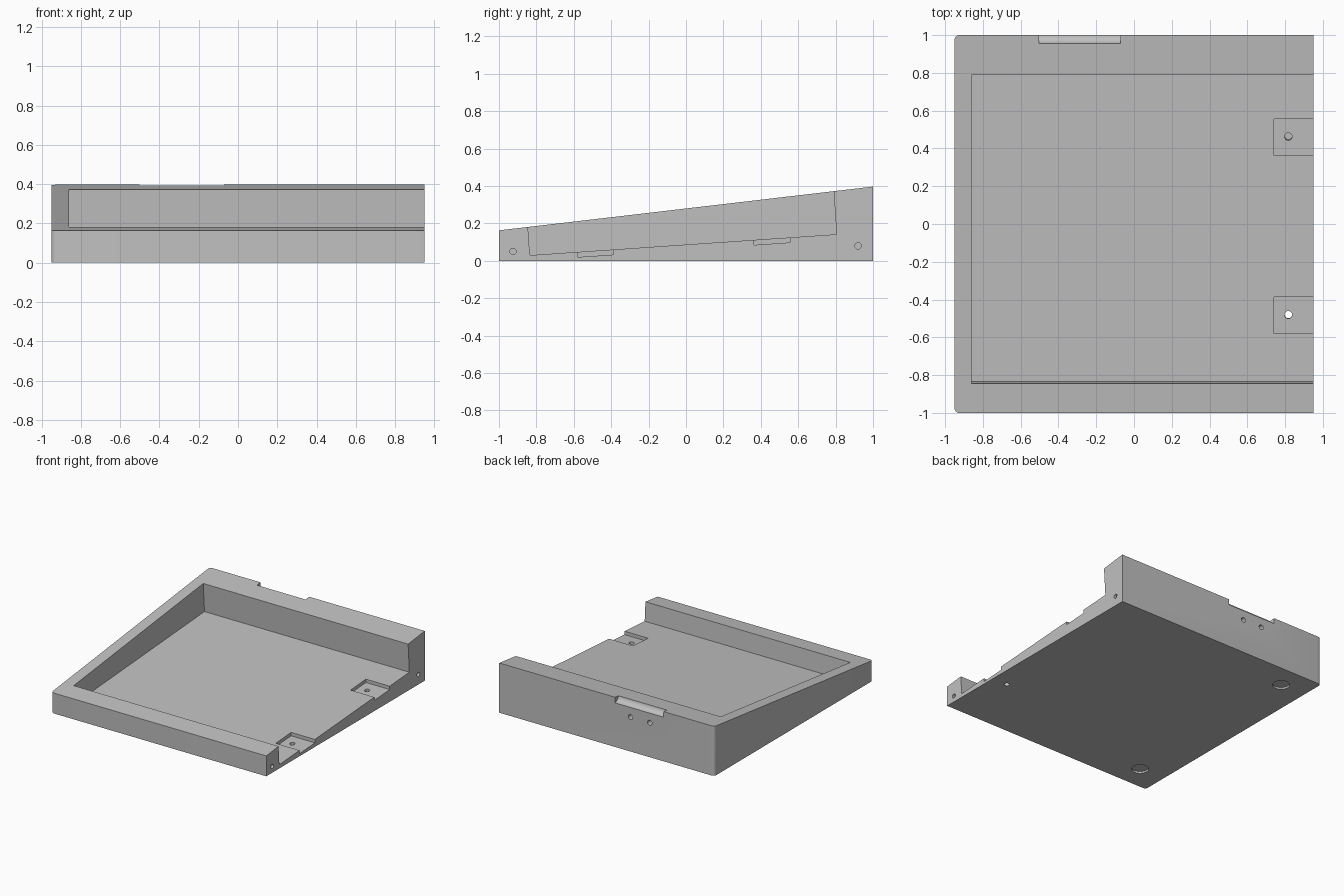
import bpy
from math import pi, atan2
from mathutils import Matrix, Vector

cube = bpy.data.objects.get("Cube")
if cube:
    bpy.data.objects.remove(cube)

grey = bpy.data.materials.new("light grey")
grey.use_nodes = True
colour = (0.53, 0.53, 0.53, 1)
grey.diffuse_color = colour
grey.node_tree.nodes["Principled BSDF"].inputs["Base Color"].default_value = colour


def side_prism(name, profile, x0, x1):
    """Extrude a (y, z) profile along x."""
    n = len(profile)
    verts = [(x, y, z) for x in (x0, x1) for y, z in profile]
    faces = [tuple(reversed(range(n))), tuple(range(n, 2 * n))]
    faces += [(i, (i + 1) % n, n + (i + 1) % n, n + i) for i in range(n)]
    mesh = bpy.data.meshes.new(name)
    mesh.from_pydata(verts, [], faces)
    mesh.materials.append(grey)
    obj = bpy.data.objects.new(name, mesh)
    bpy.context.collection.objects.link(obj)
    return obj


def cylinder(name, centre, axis, radius, length):
    """Cylinder centred on a point, along an axis."""
    bpy.ops.mesh.primitive_cylinder_add(vertices=32, radius=radius, depth=length)
    obj = bpy.context.object
    obj.name = name
    turn = Vector(axis).to_track_quat('Z', 'Y').to_matrix().to_4x4()
    obj.data.transform(Matrix.Translation(centre) @ turn)
    obj.data.materials.append(grey)
    return obj


def activate(obj):
    bpy.ops.object.select_all(action='DESELECT')
    obj.select_set(True)
    bpy.context.view_layer.objects.active = obj


def cut(target, cutter):
    cutter.hide_render = True
    mod = target.modifiers.new("cut", 'BOOLEAN')
    mod.operation = 'DIFFERENCE'
    mod.solver = 'EXACT'
    mod.object = cutter
    activate(target)
    bpy.ops.object.modifier_apply(modifier=mod.name)
    bpy.data.objects.remove(cutter)


# Wedge body, with the two upright edges of the closed side rounded
body = side_prism("wedge_tray", [(-1, 0), (1, 0), (1, 0.397), (-1, 0.163)], -0.95, 0.95)
weights = body.data.attributes.new("bevel_weight_edge", 'FLOAT', 'EDGE')
for edge in body.data.edges:
    a, b = (body.data.vertices[i].co for i in edge.vertices)
    upright = abs(a.y - b.y) < 0.01 and abs(a.x - b.x) < 0.01
    weights.data[edge.index].value = 1.0 if upright and a.x < 0 else 0.0
bevel = body.modifiers.new("corner_round", 'BEVEL')
bevel.limit_method = 'WEIGHT'
bevel.width = 0.025
bevel.segments = 6
activate(body)
bpy.ops.object.modifier_apply(modifier=bevel.name)

# Sloping pocket, open on one side
slope = 0.068
cut(body, side_prism("pocket", [(-0.835, 0.03), (0.805, 0.142), (0.775, 0.6), (-0.873, 0.6)],
                     -0.86, 1.1))

# Shallow seats in the pocket floor, each with a screw hole square to the floor
normal = Vector((0, -slope, 1)).normalized()
for y0, y1, base, depth in ((-0.58, -0.387, 0.02, 0.2), (0.363, 0.557, 0.085, 0.06)):
    rise = slope * (y1 - y0)
    profile = [(y0, base), (y1, base + rise), (y1, base + rise + 0.06), (y0, base + 0.06)]
    cut(body, side_prism("seat", profile, 0.74, 1.1))
    middle = Vector((0.817, (y0 + y1) / 2 + 0.003, base + rise / 2))
    cut(body, cylinder("screw_hole", middle, normal, 0.02, 2 * depth))

# Blind pin holes in the open side and the back
for y, z in ((-0.925, 0.05), (0.92, 0.08)):
    cut(body, cylinder("side_pin_hole", (0.95, y, z), (1, 0, 0), 0.017, 0.2))
for x in (-0.38, -0.21):
    cut(body, cylinder("back_pin_hole", (x, 1, 0.275), (0, 1, 0), 0.02, 0.16))

# Rounded groove along the top back edge
cut(body, cylinder("latch_groove", (-0.287, 1, 0.397), (1, 0, 0), 0.045, 0.43))

# Round foot recesses underneath
for y in (-0.8, 0.81):
    cut(body, cylinder("foot_recess", (-0.73, y, 0), (0, 0, 1), 0.063, 0.03))

activate(body)
bpy.ops.object.shade_smooth_by_angle(angle=pi / 6)
